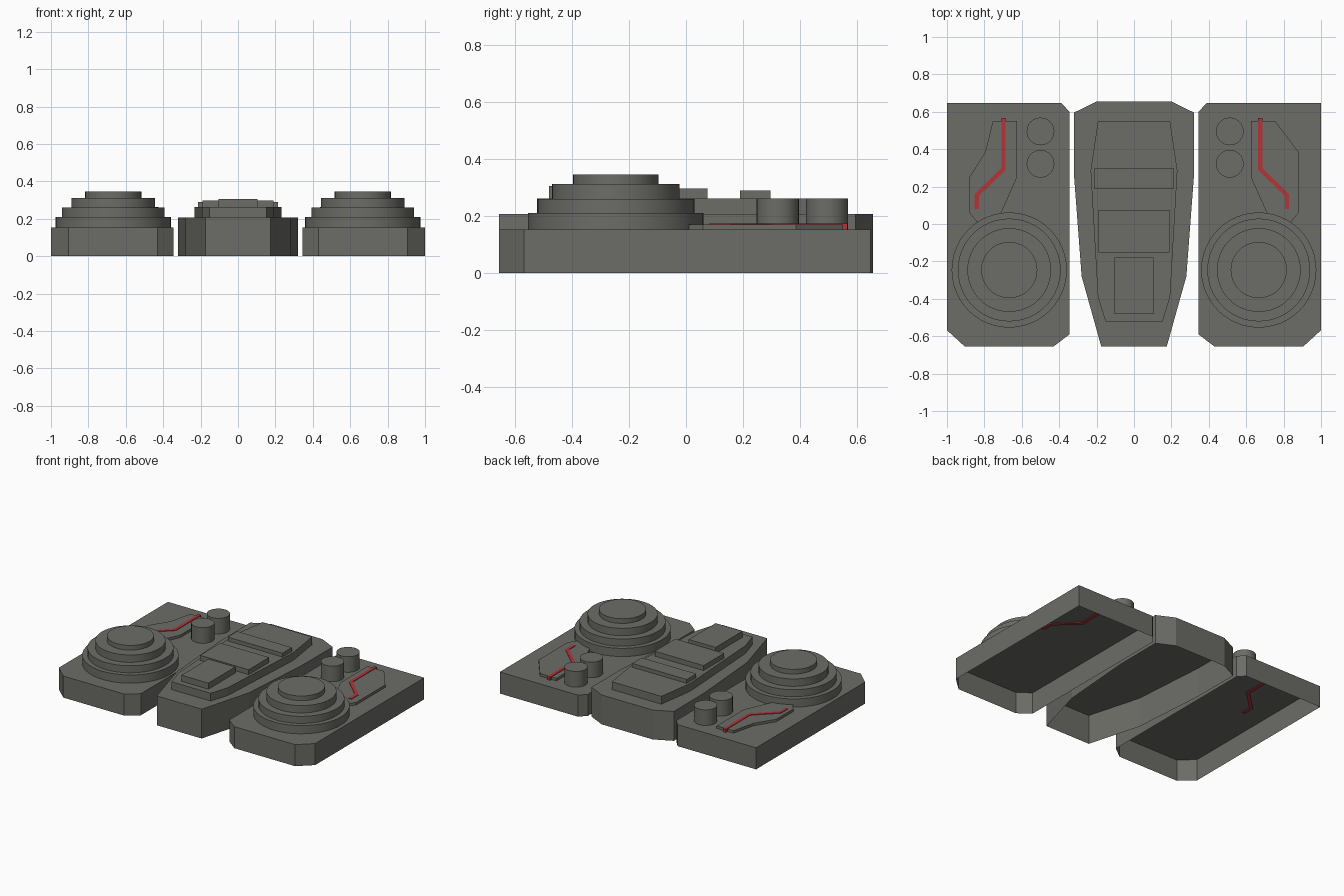
import bpy, bmesh, math

if "Cube" in bpy.data.objects:
    bpy.data.objects.remove(bpy.data.objects["Cube"])


def material(name, rgb):
    m = bpy.data.materials.new(name)
    m.diffuse_color = (*rgb, 1)
    m.use_nodes = True
    m.node_tree.nodes["Principled BSDF"].inputs["Base Color"].default_value = m.diffuse_color
    return m


grey = material("warm_grey", (0.15, 0.15, 0.135))
red = material("red", (0.45, 0.035, 0.04))


def prism(name, outline, z0, z1, mat=grey, bottom=False, smooth=False):
    """Extrude an outline upward; the underside is left open unless asked for."""
    area = sum(a[0] * b[1] - b[0] * a[1]
               for a, b in zip(outline, outline[1:] + outline[:1]))
    pts = outline if area > 0 else outline[::-1]
    bm = bmesh.new()
    lo = [bm.verts.new((x, y, z0)) for x, y in pts]
    hi = [bm.verts.new((x, y, z1)) for x, y in pts]
    n = len(pts)
    bm.faces.new(hi)
    if bottom:
        bm.faces.new(lo[::-1])
    for i in range(n):
        j = (i + 1) % n
        f = bm.faces.new((lo[i], lo[j], hi[j], hi[i]))
        f.smooth = smooth
    if smooth:
        for e in bm.edges:
            if abs(e.verts[0].co.z - e.verts[1].co.z) < 1e-6:
                e.smooth = False
    me = bpy.data.meshes.new(name)
    bm.to_mesh(me)
    bm.free()
    me.materials.append(mat)
    ob = bpy.data.objects.new(name, me)
    bpy.context.collection.objects.link(ob)
    return ob


def circle(cx, cy, r, n):
    return [(cx + r * math.cos(2 * math.pi * i / n),
             cy + r * math.sin(2 * math.pi * i / n)) for i in range(n)]


def flip(pts, s):
    return [(s * x, y) for x, y in pts]


def symmetric(half):
    return half + [(-x, y) for x, y in reversed(half)]


def box(name, hx, y0, y1, z0, z1):
    prism(name, [(-hx, y0), (hx, y0), (hx, y1), (-hx, y1)], z0, z1)


# Centre console: hull, raised deck and three pads
prism("centre_hull", symmetric([(0.175, -0.655), (0.28, -0.28), (0.32, 0.25),
                                (0.322, 0.595), (0.2, 0.655)]), 0, 0.207)
prism("centre_deck", symmetric([(0.152, -0.522), (0.193, -0.39), (0.232, 0.285),
                                (0.193, 0.55)]), 0.207, 0.262)
box("front_pad", 0.105, -0.48, -0.18, 0.262, 0.305)
box("middle_pad", 0.19, -0.152, 0.076, 0.262, 0.297)
box("back_pad", 0.213, 0.19, 0.296, 0.262, 0.289)

# Side pods
pod = [(1, 0.647), (0.388, 0.647), (0.345, 0.6), (0.345, -0.59),
       (0.43, -0.655), (0.905, -0.655), (1, -0.568)]
tiers = [(0.308, 0.21), (0.275, 0.26), (0.224, 0.312), (0.15, 0.345)]
for side, s in (("left", -1), ("right", 1)):
    prism(side + "_pod", flip(pod, s), 0, 0.152)

    # Stepped round dome
    z = 0.152
    for i, (r, top) in enumerate(tiers):
        prism(f"{side}_dome_tier_{i + 1}", circle(s * 0.667, -0.246, r, 48), z, top, smooth=True)
        z = top

    # Two round knobs
    for i, y in enumerate((0.322, 0.495)):
        prism(f"{side}_knob_{i + 1}", circle(s * (0.512 if s > 0 else 0.5), y, 0.074, 32),
              0.152, 0.262, smooth=True)

    # Angled plate; the outer corner differs between the sides
    outer = [(0.88, 0.385)] if s > 0 else [(0.795, 0.385), (0.88, 0.25)]
    plate = [(0.625, 0.55), (0.755, 0.55)] + outer + [
        (0.88, 0.06), (0.84, 0.01), (0.71, 0.06), (0.625, 0.25)]
    prism(side + "_plate", flip(plate, s), 0.152, 0.17)

    # Red bent stripe, sunk through the plate so it also shows inside the pod
    dx = 0.675 if s > 0 else 0.698
    path = [(0, 0.567, 0), (0, 0.293, 0.414), (0.143, 0.155, 0.414), (0.143, 0.08, 0)]
    w = 0.0115
    edge = [(dx + x + w, y + k * w) for x, y, k in path]
    edge += [(dx + x - w, y - k * w) for x, y, k in reversed(path)]
    prism(side + "_stripe", flip(edge, s), 0.147, 0.174, red, bottom=True)
